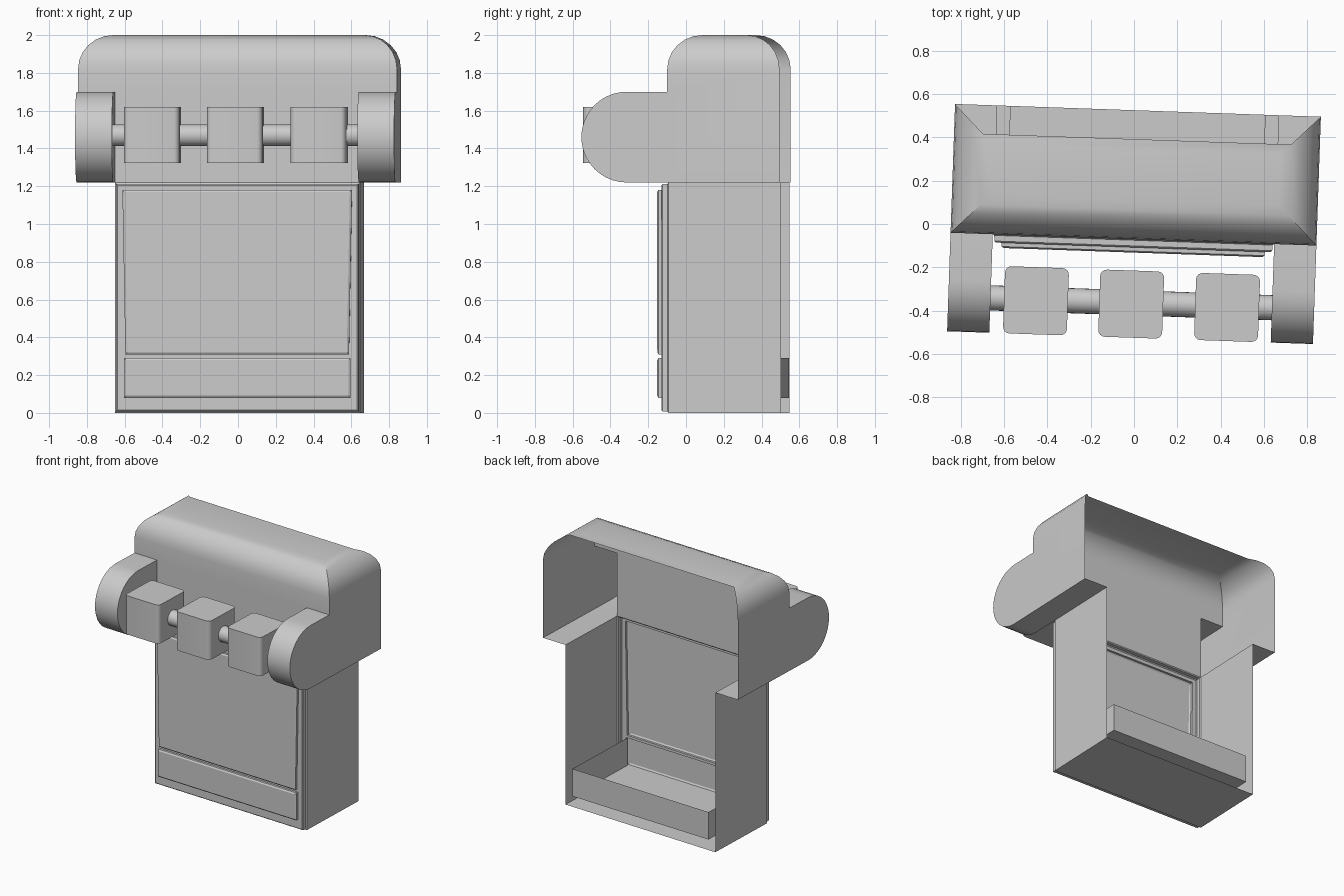
import bpy, bmesh, math
from mathutils import Matrix

if "Cube" in bpy.data.objects:
    bpy.data.objects.remove(bpy.data.objects["Cube"])

YAW = math.radians(-2)            # whole model is turned slightly
W, IN = 0.845, 0.65               # hood half width, body half width
FRONT, BACK = -0.07, 0.525
Z1, Z2, ZR, TOP, R = 1.22, 1.70, 1.82, 2.0, 0.18


def finish(bm, name, recalc=True):
    bmesh.ops.remove_doubles(bm, verts=bm.verts[:], dist=0.0005)
    if recalc:
        bmesh.ops.recalc_face_normals(bm, faces=bm.faces[:])
    me = bpy.data.meshes.new(name)
    bm.to_mesh(me)
    bm.free()
    ob = bpy.data.objects.new(name, me)
    bpy.context.collection.objects.link(ob)
    ob.rotation_euler.z = YAW
    bpy.ops.object.select_all(action='DESELECT')
    ob.select_set(True)
    bpy.context.view_layer.objects.active = ob
    bpy.ops.object.shade_smooth_by_angle(angle=math.radians(30))
    return ob


def face(bm, pts):
    return bm.faces.new([bm.verts.new(p) for p in pts])


# Hood shell with hollow arms, open at the back
bm = bmesh.new()
rad = (Z2 - Z1) / 2
cy, cz = FRONT - 0.215, (Z1 + Z2) / 2
N = 20
arc = [(cy - rad * math.sin(math.pi * i / N), cz - rad * math.cos(math.pi * i / N))
       for i in range(N + 1)]
strip = [(BACK, Z1), (FRONT, Z1)] + arc + [(FRONT, Z2)]
for s in (-1, 1):
    face(bm, [(s * W, y, z) for y, z in strip + [(FRONT, ZR), (BACK, ZR)]])
    face(bm, [(s * IN, y, z) for y, z in strip[1:]])
    for (ya, za), (yb, zb) in zip(strip, strip[1:]):
        face(bm, [(s * IN, ya, za), (s * W, ya, za), (s * W, yb, zb), (s * IN, yb, zb)])
half = [(IN, Z1), (IN, Z2), (W, Z2), (W, ZR)]
face(bm, [(x, FRONT, z) for x, z in half] + [(-x, FRONT, z) for x, z in half[::-1]])

# Mitred rounded top: only the last strip of the back rounding is kept
rings = []
SEG = 6
for k in range(SEG + 1):
    a = math.pi / 2 * k / SEG
    d, z = R * (1 - math.cos(a)), ZR + (TOP - ZR) * math.sin(a)
    rings.append([(-W + d, FRONT + d, z), (W - d, FRONT + d, z),
                  (W - d, BACK - d, z), (-W + d, BACK - d, z)])
for k in range(SEG):
    for i in range(4):
        if i == 2 and k < SEG - 1:
            continue
        j = (i + 1) % 4
        face(bm, [rings[k][i], rings[k][j], rings[k + 1][j], rings[k + 1][i]])
face(bm, rings[-1])
finish(bm, "hood")

# Body shell: sides, floor, stepped front frame with two raised panels
bm = bmesh.new()
for s in (-1, 1):
    face(bm, [(s * IN, FRONT, 0), (s * IN, BACK, 0), (s * IN, BACK, Z1), (s * IN, FRONT, Z1)])
face(bm, [(-IN, FRONT, 0), (IN, FRONT, 0), (IN, BACK, 0), (-IN, BACK, 0)])


def rect(d, y):
    return [(-IN + d, y, d), (IN - d, y, d), (IN - d, y, Z1 - d), (-IN + d, y, Z1 - d)]


def bridge(bm, loops):
    for a, b in zip(loops, loops[1:]):
        for i in range(4):
            j = (i + 1) % 4
            face(bm, [a[i], a[j], b[j], b[i]])


YF, YP = -0.108, -0.132
bridge(bm, [rect(0, FRONT), rect(0.007, FRONT - 0.005), rect(0.008, YF + 0.007), rect(0.015, YF)])
rows = [(0.015, 0.6), (0.08, 0.6), (0.29, 0.6), (0.31, 0.592), (1.18, 0.608), (Z1 - 0.015, 0.608)]
for r, ((za, wa), (zb, wb)) in enumerate(zip(rows, rows[1:])):
    e = IN - 0.015
    ca, cb = (-e, -wa, wa, e), (-e, -wb, wb, e)
    for c in range(3):
        quad = [(ca[c], za), (ca[c + 1], za), (cb[c + 1], zb), (cb[c], zb)]
        if c == 1 and r in (1, 3):
            d = 0.011
            small = [(quad[0][0] + d, za + d), (quad[1][0] - d, za + d),
                     (quad[2][0] - d, zb - d), (quad[3][0] + d, zb - d)]
            inner = [(x, YP, z) for x, z in small]
            bridge(bm, [[(x, YF, z) for x, z in quad],
                        [(x, YP + 0.007, z) for x, z in quad], inner])
            face(bm, inner)
        else:
            face(bm, [(x, YF, z) for x, z in quad])
finish(bm, "body")

# Open tray behind the lower panel
bm = bmesh.new()
T = 0.59
lo = [(-T, YF, 0.08), (T, YF, 0.08), (T, BACK, 0.08), (-T, BACK, 0.08)]
hi = [(x, y, 0.29) for x, y, z in lo]
face(bm, lo)
for i in (1, 2, 3):
    j = (i + 1) % 4
    face(bm, [lo[i], lo[j], hi[j], hi[i]])
finish(bm, "tray")

# Rod between the arms
bm = bmesh.new()
bmesh.ops.create_cone(bm, cap_ends=True, segments=24, radius1=0.058, radius2=0.058, depth=2 * IN,
                      matrix=Matrix.Translation((0, -0.364, 1.47)) @ Matrix.Rotation(math.pi / 2, 4, 'Y'))
finish(bm, "rod")

# Three blocks with rounded upright edges
for n, x in enumerate((-0.44, 0, 0.443)):
    bm = bmesh.new()
    bmesh.ops.create_cube(bm, size=1, matrix=Matrix.Translation((x, -0.37, 1.472))
                          @ Matrix.Diagonal((0.295, 0.31, 0.296, 1)))
    up = [e for e in bm.edges if abs(e.verts[0].co.z - e.verts[1].co.z) > 0.1]
    bmesh.ops.bevel(bm, geom=up, offset=0.03, segments=4, profile=0.5, affect='EDGES')
    finish(bm, f"block_{n + 1}")
